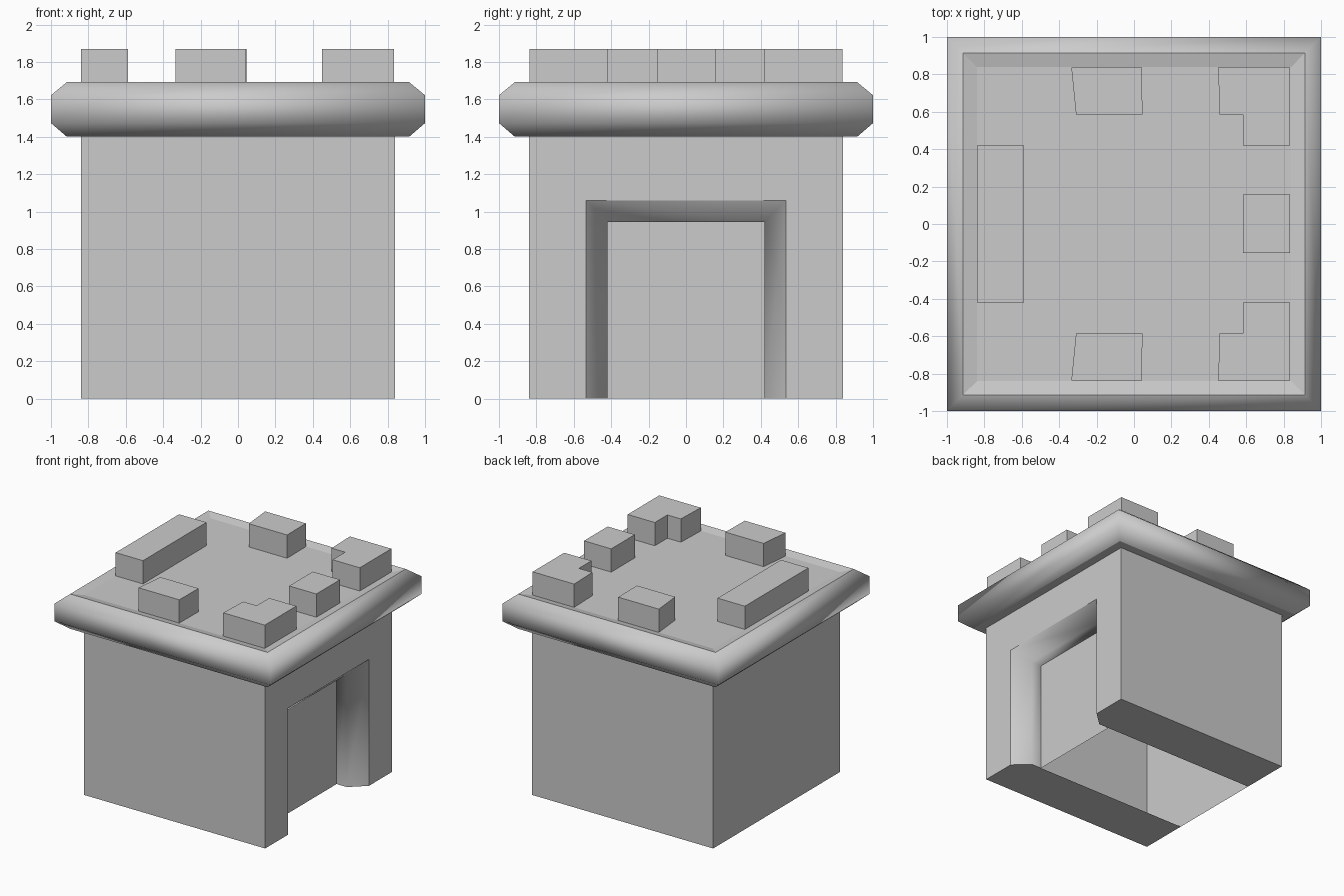
import bpy, bmesh

if "Cube" in bpy.data.objects:
    bpy.data.objects.remove(bpy.data.objects["Cube"])


def make_object(name, faces):
    """Build a mesh from (points, smooth) polygons, welding shared corners."""
    bm = bmesh.new()
    for points, smooth in faces:
        f = bm.faces.new([bm.verts.new(p) for p in points])
        f.smooth = smooth
    bmesh.ops.remove_doubles(bm, verts=bm.verts, dist=0.0005)
    bmesh.ops.recalc_face_normals(bm, faces=bm.faces)
    me = bpy.data.meshes.new(name)
    bm.to_mesh(me)
    bm.free()
    ob = bpy.data.objects.new(name, me)
    bpy.context.collection.objects.link(ob)
    return ob


def square(r, z):
    return [(-r, -r, z), (r, -r, z), (r, r, z), (-r, r, z)]


def loft(rings, smooth):
    faces = []
    for a, b in zip(rings, rings[1:]):
        n = len(a)
        for i in range(n):
            j = (i + 1) % n
            faces.append(([a[i], a[j], b[j], b[i]], smooth))
    return faces


def prism(name, outline, z0, z1):
    low = [(x, y, z0) for x, y in outline]
    high = [(x, y, z1) for x, y in outline]
    return make_object(name, loft([low, high], False) + [(low, False), (high, False)])


W = 0.84        # half width of the walls
EAVE = 1.40     # underside of the roof band
DECK = 1.675    # roof deck height


def arch(x, y, z):
    return [(x, -y, 0), (x, -y, z), (x, y, z), (x, y, 0)]


# Walls: three plain sides and the doorway side
low, high = square(W, 0), square(W, EAVE)
faces = [([low[i], low[(i + 1) % 4], high[(i + 1) % 4], high[i]], False) for i in (0, 2, 3)]
outer, inner, back = arch(W, 0.535, 1.06), arch(0.715, 0.42, 0.945), arch(0.62, 0.42, 0.945)
faces.append((arch(W, W, EAVE) + outer[::-1], False))

# Doorway: bevelled surround, short reveal and recessed door panel
for a, b in ((outer, inner), (inner, back)):
    for i in range(3):
        faces.append(([a[i], a[i + 1], b[i + 1], b[i]], True))
faces.append((back, False))

# Wall feet: strips on both sides of the open underside
for s in (-1, 1):
    strip = [(W, W), (W, 0.535), (0.715, 0.42), (0.62, 0.42), (-W, 0.42), (-W, W)]
    faces.append(([(x, s * y, 0) for x, y in strip], False))

# Roof band: flat soffit, rounded edge, shallow lip and deck
faces += loft([square(W, EAVE), square(0.915, EAVE)], False)
faces += loft([square(0.915, EAVE), square(1, 1.473), square(1, 1.622), square(0.915, 1.692)], True)
faces += loft([square(0.915, 1.692), square(W, DECK)], False)
faces.append((square(W, DECK), False))
make_object("tower_body", faces)

# Battlements: single blocks at the left and right
prism("left_battlement", [(-W, -0.42), (-0.587, -0.42), (-0.587, 0.42), (-W, 0.42)], 1.67, 1.87)
prism("right_battlement", [(0.583, -0.155), (0.835, -0.155), (0.835, 0.158), (0.583, 0.158)], 1.67, 1.87)

# Battlements mirrored front and back: middle block and notched corner block
middle = [(-0.335, 0.838), (0.042, 0.838), (0.045, 0.586), (-0.31, 0.586)]
corner = [(0.45, 0.838), (0.835, 0.838), (0.835, 0.42), (0.583, 0.42), (0.583, 0.586), (0.458, 0.586)]
for side, s in (("front", -1), ("back", 1)):
    prism(side + "_battlement", [(x, s * y) for x, y in middle], 1.67, 1.87)
    prism(side + "_corner_battlement", [(x, s * y) for x, y in corner], 1.67, 1.87)
